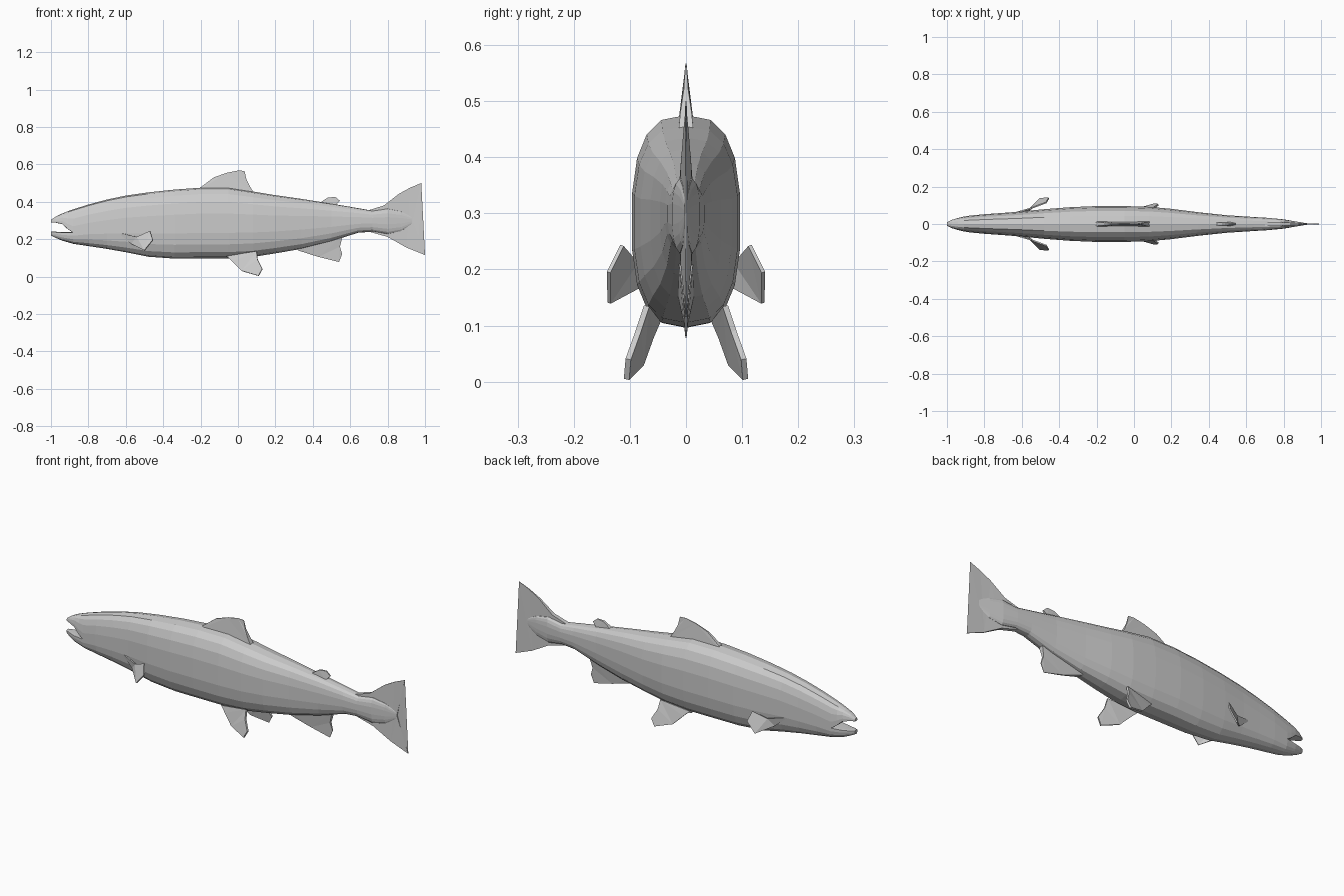
import bpy, bmesh
from math import sin, cos, pi, copysign

SIDES = 18


def finish(name, bm):
    bmesh.ops.remove_doubles(bm, verts=bm.verts, dist=0.0005)
    bmesh.ops.recalc_face_normals(bm, faces=bm.faces)
    mesh = bpy.data.meshes.new(name)
    bm.to_mesh(mesh)
    bm.free()
    obj = bpy.data.objects.new(name, mesh)
    bpy.context.collection.objects.link(obj)
    return obj


def loft(name, stations, power=2.7):
    """Stations are (x, top z, widest z, bottom z, half width)."""
    bm = bmesh.new()
    rings = []
    for x, top, mid, bot, hw in stations:
        ring = []
        for i in range(SIDES):
            a = 2 * pi * (i + 0.5) / SIDES
            c = copysign(abs(cos(a)) ** (2 / power), cos(a))
            s = copysign(abs(sin(a)) ** (2 / power), sin(a))
            height = top - mid if s > 0 else mid - bot
            ring.append(bm.verts.new((x, hw * c, mid + height * s)))
        rings.append(ring)
    for r0, r1 in zip(rings, rings[1:]):
        for i in range(SIDES):
            j = (i + 1) % SIDES
            bm.faces.new((r0[i], r0[j], r1[j], r1[i]))
    bm.faces.new(rings[0])
    bm.faces.new(rings[-1][::-1])
    return finish(name, bm)


def centre_fin(name, outline):
    """Outline points are (x, z, half thickness), tapering to a thin edge."""
    bm = bmesh.new()
    sides = [[bm.verts.new((x, k * t, z)) for x, z, t in outline] for k in (-1, 1)]
    n = len(outline)
    caps = [bm.faces.new(sides[0]), bm.faces.new(sides[1][::-1])]
    for i in range(n):
        j = (i + 1) % n
        bm.faces.new((sides[0][i], sides[0][j], sides[1][j], sides[1][i]))
    bmesh.ops.triangulate(bm, faces=caps)
    return finish(name, bm)


def paired_fin(name, points, thickness):
    """Thin plate on the +y side, mirrored to -y."""
    bm = bmesh.new()
    face = bm.faces.new([bm.verts.new(p) for p in points])
    bmesh.ops.triangulate(bm, faces=[face])
    obj = finish(name, bm)
    solid = obj.modifiers.new("thickness", 'SOLIDIFY')
    solid.thickness = thickness
    solid.offset = 0
    mirror = obj.modifiers.new("mirror", 'MIRROR')
    mirror.use_axis = (False, True, False)
    return obj


# Body from the corner of the mouth to the tail wedge
loft("body", [
    (-0.88, 0.360, 0.235, 0.175, 0.045),
    (-0.80, 0.385, 0.250, 0.163, 0.053),
    (-0.70, 0.412, 0.260, 0.148, 0.060),
    (-0.60, 0.433, 0.270, 0.130, 0.068),
    (-0.48, 0.450, 0.275, 0.106, 0.080),
    (-0.34, 0.465, 0.280, 0.096, 0.091),
    (-0.20, 0.475, 0.285, 0.097, 0.097),
    (-0.05, 0.475, 0.285, 0.097, 0.097),
    (0.08, 0.455, 0.285, 0.105, 0.093),
    (0.20, 0.435, 0.285, 0.124, 0.082),
    (0.34, 0.415, 0.290, 0.148, 0.064),
    (0.50, 0.390, 0.295, 0.188, 0.047),
    (0.64, 0.366, 0.300, 0.234, 0.038),
    (0.72, 0.352, 0.300, 0.240, 0.033),
    (0.80, 0.365, 0.300, 0.225, 0.025),
    (0.87, 0.350, 0.300, 0.240, 0.013),
    (0.93, 0.320, 0.300, 0.280, 0.003),
])

# Open jaws, flat on the mouth side
loft("upper_jaw", [
    (-1.00, 0.303, 0.291, 0.289, 0.010),
    (-0.975, 0.320, 0.290, 0.288, 0.022),
    (-0.94, 0.337, 0.282, 0.280, 0.033),
    (-0.91, 0.349, 0.255, 0.253, 0.040),
    (-0.88, 0.360, 0.235, 0.233, 0.045),
])
loft("lower_jaw", [
    (-1.00, 0.241, 0.238, 0.220, 0.010),
    (-0.975, 0.240, 0.236, 0.207, 0.022),
    (-0.94, 0.237, 0.234, 0.192, 0.033),
    (-0.88, 0.237, 0.235, 0.175, 0.045),
])

# Fins along the centre line
centre_fin("tail_fin", [
    (0.70, 0.355, 0.012), (0.78, 0.380, 0.010), (0.86, 0.442, 0.005),
    (0.92, 0.475, 0.002), (0.98, 0.500, 0.001), (0.955, 0.400, 0.001),
    (0.935, 0.300, 0.002), (0.965, 0.205, 0.001), (1.00, 0.115, 0.001),
    (0.90, 0.155, 0.004), (0.80, 0.212, 0.010), (0.70, 0.240, 0.012),
])
centre_fin("dorsal_fin", [
    (-0.21, 0.460, 0.014), (-0.20, 0.477, 0.010), (-0.13, 0.530, 0.004),
    (-0.06, 0.555, 0.002), (0.00, 0.567, 0.001), (0.035, 0.565, 0.001),
    (0.045, 0.520, 0.004), (0.065, 0.480, 0.010), (0.09, 0.440, 0.014),
])
centre_fin("adipose_fin", [
    (0.43, 0.390, 0.010), (0.48, 0.422, 0.006), (0.52, 0.426, 0.003),
    (0.545, 0.405, 0.003), (0.52, 0.380, 0.010),
])
centre_fin("anal_fin", [
    (0.30, 0.170, 0.018), (0.32, 0.140, 0.012), (0.43, 0.105, 0.004),
    (0.54, 0.078, 0.001), (0.557, 0.120, 0.002), (0.545, 0.160, 0.006),
    (0.56, 0.220, 0.014),
])

# Side fins
paired_fin("pectoral_fin", [
    (-0.64, 0.058, 0.235), (-0.57, 0.070, 0.175), (-0.50, 0.137, 0.140),
    (-0.455, 0.138, 0.195), (-0.47, 0.114, 0.243), (-0.54, 0.088, 0.212),
], 0.007)
paired_fin("pelvic_fin", [
    (-0.06, 0.050, 0.108), (-0.03, 0.062, 0.080), (0.02, 0.080, 0.030),
    (0.11, 0.106, 0.004), (0.13, 0.103, 0.040), (0.105, 0.085, 0.090),
    (0.10, 0.070, 0.135),
], 0.010)
